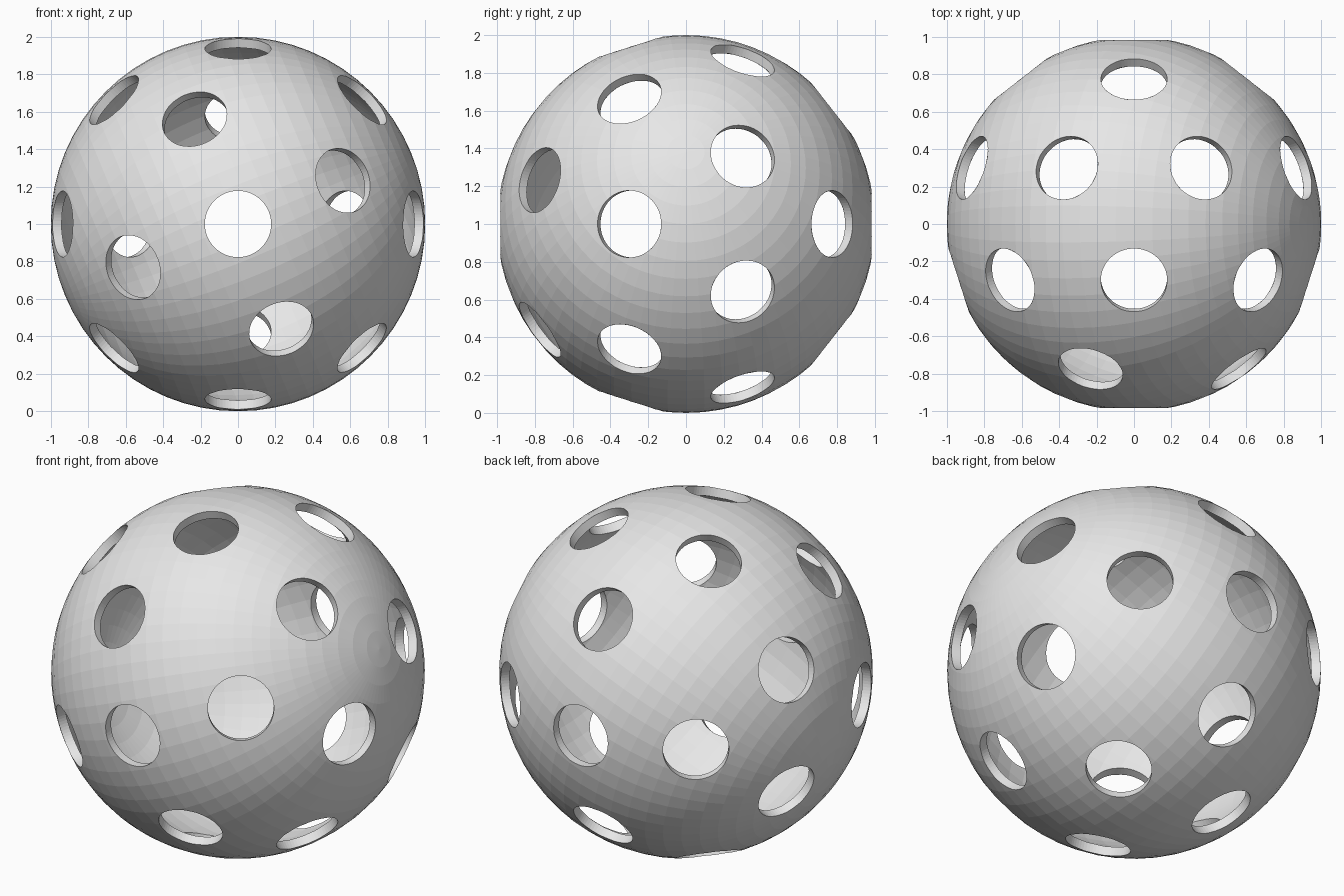
import bpy, bmesh, math
from mathutils import Matrix, Vector

if "Cube" in bpy.data.objects:
    bpy.data.objects.remove(bpy.data.objects["Cube"])

WALL = 0.05        # shell thickness
HOLE_R = 0.177     # hole radius
CENTRE = Vector((0, 0, 1))

grey = bpy.data.materials.new("light grey plastic")
grey.diffuse_color = (0.8, 0.8, 0.8, 1)
grey.use_nodes = True
grey.node_tree.nodes["Principled BSDF"].inputs["Base Color"].default_value = grey.diffuse_color


def make_object(name, bm):
    mesh = bpy.data.meshes.new(name)
    bm.to_mesh(mesh)
    bm.free()
    mesh.materials.append(grey)
    obj = bpy.data.objects.new(name, mesh)
    bpy.context.collection.objects.link(obj)
    return obj


# Hollow shell: outer sphere plus an inward-facing inner sphere, poles tilted
bm = bmesh.new()
tilt = Matrix.Translation(CENTRE) @ Matrix.Rotation(math.radians(67.5), 4, 'Y')
for radius in (1.0, 1.0 - WALL):
    ball = bmesh.ops.create_uvsphere(bm, u_segments=64, v_segments=32,
                                     radius=radius, matrix=tilt)
    if radius < 1.0:
        faces = {f for v in ball["verts"] for f in v.link_faces}
        bmesh.ops.reverse_faces(bm, faces=list(faces))
shell = make_object("perforated_ball", bm)

# Hole rings along the y axis: (y direction, hole count, start angle)
rings = [(-1.0, 1, 0), (-0.787, 4, 22.5), (-0.305, 8, 0),
         (0.305, 8, 22.5), (0.787, 4, 0), (1.0, 1, 0)]
bm = bmesh.new()
for y, count, start in rings:
    spread = math.sqrt(1 - y * y)
    for i in range(count):
        a = math.radians(start + 360 * i / count)
        d = Vector((spread * math.cos(a), y, spread * math.sin(a)))
        place = (Matrix.Translation(CENTRE + d * 0.98)
                 @ d.to_track_quat('Z', 'Y').to_matrix().to_4x4())
        bmesh.ops.create_cone(bm, cap_ends=True, segments=64, radius1=HOLE_R,
                              radius2=HOLE_R, depth=0.24, matrix=place)
cutter = make_object("hole_cutter", bm)
cutter.hide_render = True

# Cut the holes
cut = shell.modifiers.new("holes", 'BOOLEAN')
cut.operation = 'DIFFERENCE'
cut.solver = 'EXACT'
cut.object = cutter
bpy.context.view_layer.objects.active = shell
shell.select_set(True)
bpy.ops.object.modifier_apply(modifier=cut.name)
bpy.data.objects.remove(cutter)
